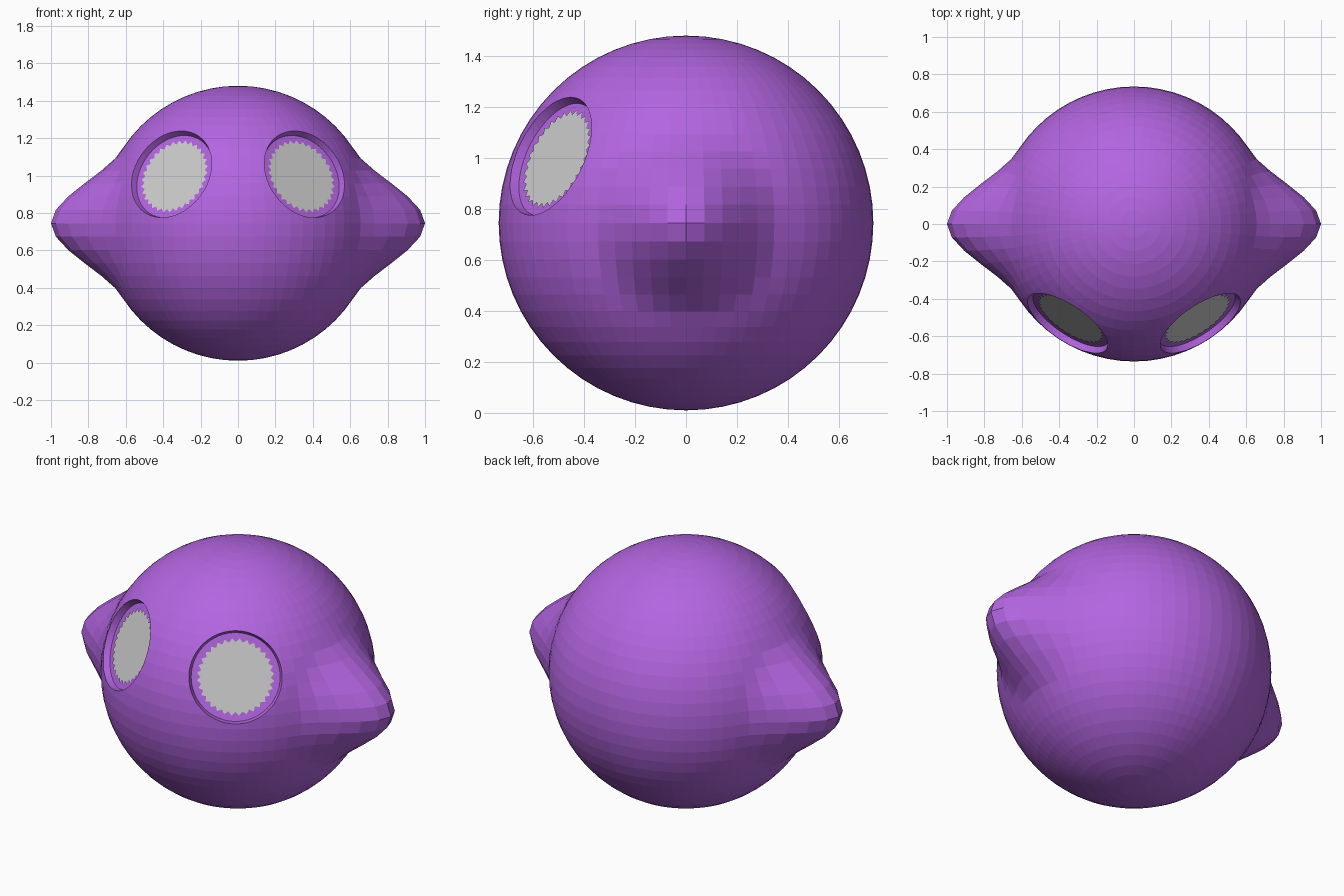
import bpy, bmesh, math
from mathutils import Vector, Matrix

if "Cube" in bpy.data.objects:
    bpy.data.objects.remove(bpy.data.objects["Cube"])

R = 0.735                          # body radius
C = Vector((0, 0, 0.745))          # body centre
TIP, REACH = 0.265, 0.40           # side point pull and falloff radius

purple = bpy.data.materials.new("purple")
purple.diffuse_color = (0.45, 0.13, 0.75, 1)
purple.use_nodes = True
purple.node_tree.nodes["Principled BSDF"].inputs["Base Color"].default_value = purple.diffuse_color


def make(name, bm, mat=None):
    me = bpy.data.meshes.new(name)
    bm.to_mesh(me)
    bm.free()
    ob = bpy.data.objects.new(name, me)
    bpy.context.collection.objects.link(ob)
    if mat:
        me.materials.append(mat)
    return ob


# Body: faceted ball with a soft point pulled out on each side
bm = bmesh.new()
bmesh.ops.create_uvsphere(bm, u_segments=64, v_segments=32, radius=R)
for v in bm.verts:
    for s in (-1, 1):
        d = (v.co - Vector((s * R, 0, 0))).length
        if d < REACH:
            t = 1 - d / REACH
            v.co.x += s * TIP * (3 * t * t - 2 * t ** 3)
            break
bmesh.ops.translate(bm, verts=bm.verts, vec=C)
body = make("body", bm, purple)

RIM, FLOOR = 0.69, 0.655           # distances from body centre along eye axis
for s, side in ((-1, "left"), (1, "right")):
    n = Vector((s * 0.355, -0.53, 0.262)).normalized()
    turn = n.to_track_quat('Z', 'Y').to_matrix().to_4x4()

    # Socket cutter: slightly tapered round recess
    h = 0.2
    r0 = 0.238
    slope = (0.25 - r0) / (RIM - FLOOR)
    bm = bmesh.new()
    bmesh.ops.create_cone(bm, cap_ends=True, segments=64, radius1=r0,
                          radius2=r0 + slope * h, depth=h,
                          matrix=Matrix.Translation(C + n * (FLOOR + h / 2)) @ turn)
    cutter = make("socket_cutter_" + side, bm, purple)
    cutter.hide_render = True
    mod = body.modifiers.new("socket", 'BOOLEAN')
    mod.operation, mod.solver, mod.object = 'DIFFERENCE', 'EXACT', cutter
    bpy.context.view_layer.objects.active = body
    bpy.ops.object.modifier_apply(modifier=mod.name)
    bpy.data.objects.remove(cutter)

    # Eye: flat grey disc with a saw-toothed edge
    bm = bmesh.new()
    ring = []
    for i in range(64):
        a = math.tau * i / 64
        r = 0.208 if i % 2 else 0.188
        ring.append(bm.verts.new((r * math.cos(a), r * math.sin(a), 0)))
    mid = bm.verts.new((0, 0, 0))
    for i in range(64):
        bm.faces.new((mid, ring[i], ring[(i + 1) % 64]))
    bm.transform(Matrix.Translation(C + n * (FLOOR + 0.004)) @ turn)
    make("eye_" + side, bm)
